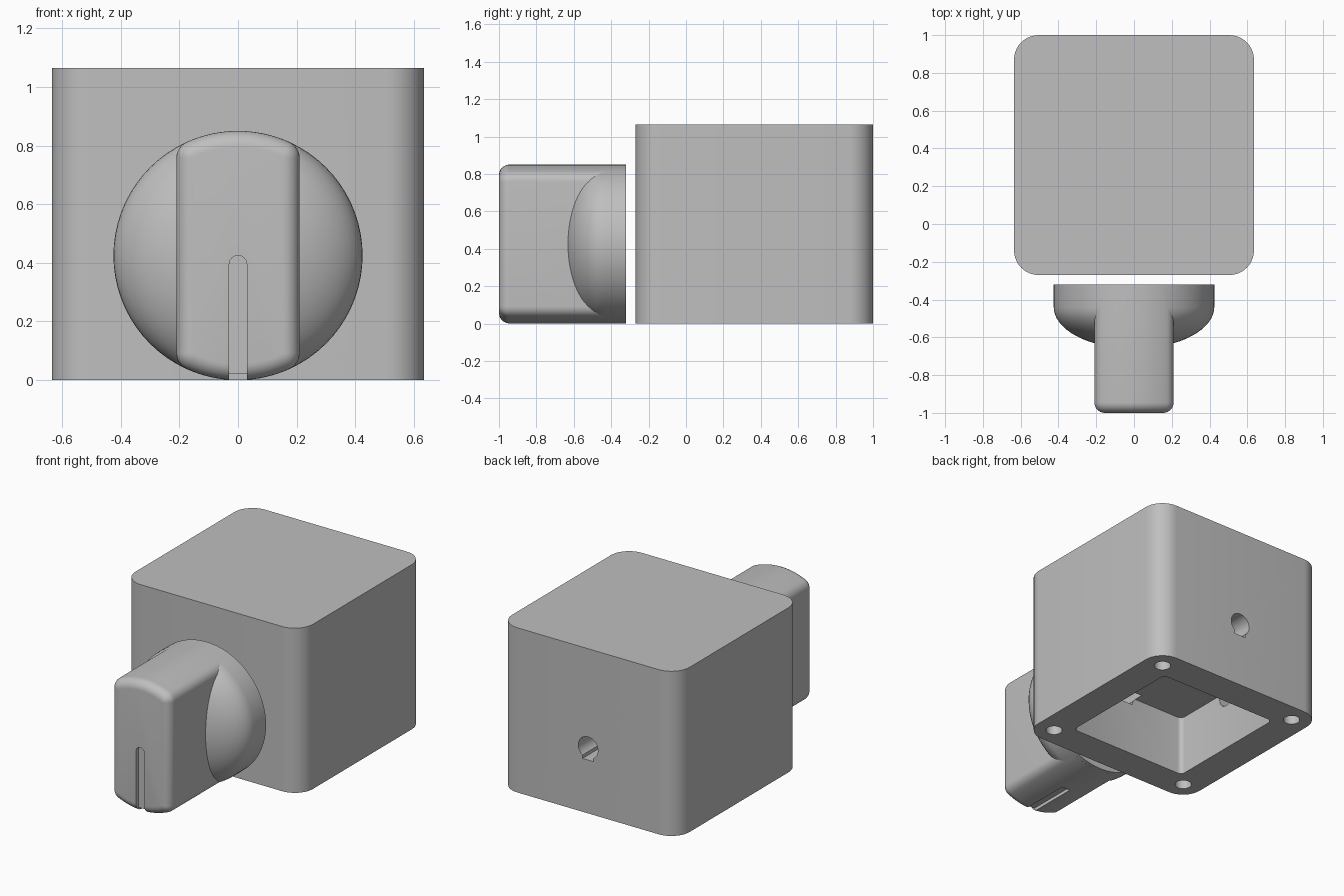
import bpy, bmesh
from math import sin, cos, pi, atan2, sqrt, radians
from mathutils import Vector

old = bpy.data.objects.get("Cube")
if old:
    bpy.data.objects.remove(old, do_unlink=True)

grey = bpy.data.materials.new("plain grey")
grey.use_nodes = True
grey.diffuse_color = (0.52, 0.52, 0.52, 1)
grey.node_tree.nodes["Principled BSDF"].inputs["Base Color"].default_value = (0.52, 0.52, 0.52, 1)

AXIS_Z = 0.425     # height of the knob axis
KNOB_R = 0.425
BOX_Y = 0.365      # centre of the housing


def arc(cx, cy, r, a, b, n):
    return [(cx + r * cos(a + (b - a) * i / n), cy + r * sin(a + (b - a) * i / n))
            for i in range(n + 1)]


def circle(cx, cy, r, n=48):
    return arc(cx, cy, r, 0, 2 * pi, n)[:-1]


def rounded_square(cy, half, r, n=10):
    pts, c = [], half - r
    for k, (sx, sy) in enumerate([(1, 1), (-1, 1), (-1, -1), (1, -1)]):
        pts += arc(sx * c, cy + sy * c, r, k * pi / 2, (k + 1) * pi / 2, n)
    return pts


def loft(name, axis, rings):
    """Skin a list of (position, outline) rings along the y, z or x axis, capped at both ends."""
    place = {"z": lambda u, v, w: (u, v, w),
             "y": lambda u, v, w: (u, w, v),
             "x": lambda u, v, w: (w, u, v)}[axis]
    bm = bmesh.new()
    loops = [[bm.verts.new(place(u, v, w)) for u, v in outline] for w, outline in rings]
    for a, b in zip(loops, loops[1:]):
        for i in range(len(a)):
            j = (i + 1) % len(a)
            bm.faces.new((a[i], a[j], b[j], b[i]))
    bm.faces.new(loops[0])
    bm.faces.new(loops[-1])
    bmesh.ops.recalc_face_normals(bm, faces=bm.faces)
    mesh = bpy.data.meshes.new(name)
    bm.to_mesh(mesh)
    bm.free()
    mesh.materials.append(grey)
    obj = bpy.data.objects.new(name, mesh)
    bpy.context.collection.objects.link(obj)
    return obj


def prism(name, axis, outline, start, end):
    return loft(name, axis, [(start, outline), (end, outline)])


def cut(obj, cutters):
    for c in cutters:
        mod = obj.modifiers.new("cut", "BOOLEAN")
        mod.operation, mod.solver, mod.object = "DIFFERENCE", "EXACT", c
        bpy.context.view_layer.objects.active = obj
        bpy.ops.object.modifier_apply(modifier=mod.name)
        bpy.data.objects.remove(c, do_unlink=True)


def smooth(obj):
    bpy.ops.object.select_all(action="DESELECT")
    obj.select_set(True)
    bpy.context.view_layer.objects.active = obj
    bpy.ops.object.shade_smooth_by_angle(angle=radians(30))


# Housing: rounded block, open underneath
housing = prism("housing", "z", rounded_square(BOX_Y, 0.635, 0.13), 0, 1.065)
cutters = [prism("cavity", "z", rounded_square(BOX_Y, 0.425, 0.03, 4), -0.1, 0.39)]

# Screw holes in the four corners of the underside
for sx in (-1, 1):
    for sy in (-1, 1):
        cutters.append(prism("screw_hole", "z", circle(sx * 0.51, BOX_Y + sy * 0.51, 0.05, 24), -0.1, 0.3))

# Keyed bores through the back and front walls
slot_a = atan2(-0.058, 0.04)
keyhole = arc(0, AXIS_Z, 0.07, slot_a, pi - slot_a, 28) + [(-0.04, 0.345), (0.04, 0.345)]
cutters.append(prism("back_bore", "y", keyhole, 0.75, 1.1))
cutters.append(prism("front_bore", "y", keyhole, -0.4, 0.0))

# Blind recess inside the right-hand wall
cutters.append(prism("side_recess", "x", circle(BOX_Y, 0.36, 0.065, 24), -0.55, -0.4))
cut(housing, cutters)
smooth(housing)

# Knob base: short cylinder with a domed front
DOME = 0.22
rings = [(-0.32, circle(0, AXIS_Z, KNOB_R, 72))]
for i in range(17):
    t = pi / 2 * i / 16.3
    rings.append((-0.44 - DOME * sin(t), circle(0, AXIS_Z, KNOB_R * cos(t), 72)))
knob_base = loft("knob_base", "y", rings)
cut(knob_base, [prism("shaft_bore", "y", circle(0, AXIS_Z, 0.07, 28), -0.34, -0.3)])
smooth(knob_base)

# Knob grip: flat-sided bar with round ends and softened corners
HALF, FILLET = 0.21, 0.06


def grip_outline(inset):
    cx = HALF - FILLET
    cz = sqrt((KNOB_R - FILLET) ** 2 - cx ** 2)
    a, r, f = atan2(cz, cx), KNOB_R - inset, FILLET - inset
    top = arc(cx, AXIS_Z + cz, f, 0, a, 6)
    top += arc(0, AXIS_Z, r, a, pi - a, 16)[1:-1]
    top += arc(-cx, AXIS_Z + cz, f, pi - a, pi, 6)
    return top + [(-x, 2 * AXIS_Z - z) for x, z in top]


EDGE = 0.056
rings = [(-0.345, grip_outline(0))]
for i in range(9):
    t = pi / 2 * i / 8
    rings.append((-1 + EDGE * (1 - sin(t)), grip_outline(EDGE * (1 - cos(t)))))
grip = loft("knob_grip", "y", rings)

# Pointer groove: down the front and along the underside of the grip
W = 0.03
front_groove = arc(0, AXIS_Z - W, W, 0, pi, 12) + [(-W, -0.05), (W, -0.05)]
under_groove = [(W, 0.022), (-W, 0.022), (-W, -0.05), (W, -0.05)]
cut(grip, [prism("front_groove", "y", front_groove, -1.05, -0.975),
           prism("under_groove", "y", under_groove, -1.06, -0.64)])
smooth(grip)
